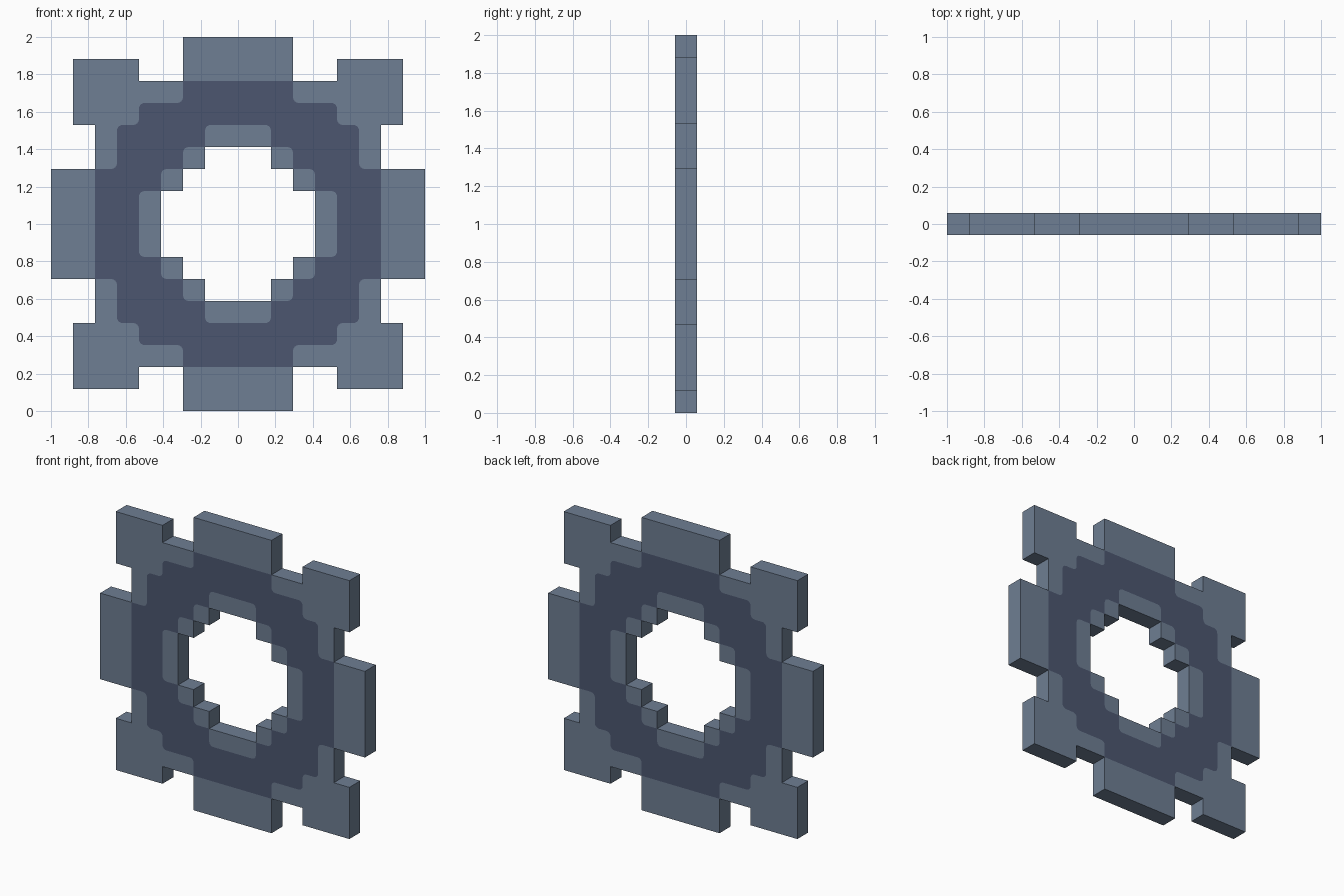
import bpy, bmesh, math

if "Cube" in bpy.data.objects:
    bpy.data.objects.remove(bpy.data.objects["Cube"])

P = 2 / 17          # size of one grid block
R = 0.03            # rounding of the painted ring's corners
ARC = 4             # segments per rounded corner


def material(name, rgb):
    m = bpy.data.materials.new(name)
    lin = [((c / 255 + 0.055) / 1.055) ** 2.4 for c in rgb]
    m.diffuse_color = (*lin, 1)
    m.use_nodes = True
    m.node_tree.nodes["Principled BSDF"].inputs["Base Color"].default_value = m.diffuse_color
    return m


def block(i, k):
    """None = empty, 0 = light metal, 1 = dark ring."""
    a, b = max(abs(i), abs(k)), min(abs(i), abs(k))
    body = a <= 6 or (a <= 8 and b <= 2) or (a == 7 and b >= 5)
    if not body or (a <= 3 and a + b <= 4):
        return None
    ring = (a <= 4 or (a == 5 and b <= 4) or (a == 6 and b <= 2))
    return int(ring and not (a <= 4 and a + b <= 5))


def odd_one(i, k, sx, sz):
    """At a corner of block (i, k): True if this block is the odd colour,
    False if another one is, None if the corner stays square."""
    around = [block(i + dx, k + dz) for dx in (0, sx) for dz in (0, sz)]
    if None in around or sum(around) not in (1, 3):
        return None
    return around.count(around[0]) == 1


bm = bmesh.new()


def add_face(points, mat):
    bm.faces.new([bm.verts.new(p) for p in points]).material_index = mat


def add_cap(points, mat):
    # same flat shape on the front and on the back
    add_face([(x, -P / 2, z) for x, z in points], mat)
    add_face([(x, P / 2, z) for x, z in reversed(points)], mat)


CORNERS = [(-1, -1), (1, -1), (1, 1), (-1, 1)]
for i in range(-8, 9):
    for k in range(-8, 9):
        col = block(i, k)
        if col is None:
            continue
        cx, cz = i * P, 1 + k * P
        # front and back of the block, with rounded colour corners
        outline = []
        for n, (sx, sz) in enumerate(CORNERS):
            x, z = cx + sx * P / 2, cz + sz * P / 2
            odd = odd_one(i, k, sx, sz)
            if odd is None:
                outline.append((x, z))
                continue
            arc = []
            for s in range(ARC + 1):
                t = math.radians(180 + 90 * n + 90 * s / ARC)
                arc.append((x - sx * R + R * math.cos(t), z - sz * R + R * math.sin(t)))
            if odd:
                outline += arc
                add_cap([(x, z)] + arc[::-1], 1 - col)
            else:
                outline += [arc[0], (x, z), arc[-1]]
        add_cap(outline, col)
        # side walls where the neighbouring block is empty
        for n, (dx, dz) in enumerate([(0, -1), (1, 0), (0, 1), (-1, 0)]):
            if block(i + dx, k + dz) is None:
                (ax, az), (bx, bz) = [(cx + sx * P / 2, cz + sz * P / 2)
                                      for sx, sz in (CORNERS[n], CORNERS[(n + 1) % 4])]
                h = P / 2
                add_face([(ax, -h, az), (ax, h, az), (bx, h, bz), (bx, -h, bz)], 0)

bmesh.ops.remove_doubles(bm, verts=bm.verts, dist=0.0005)
bmesh.ops.recalc_face_normals(bm, faces=bm.faces)
mesh = bpy.data.meshes.new("gear_plate")
bm.to_mesh(mesh)
bm.free()
mesh.materials.append(material("light steel", (110, 126, 147)))
mesh.materials.append(material("dark steel", (76, 86, 112)))
bpy.context.collection.objects.link(bpy.data.objects.new("gear_plate", mesh))
